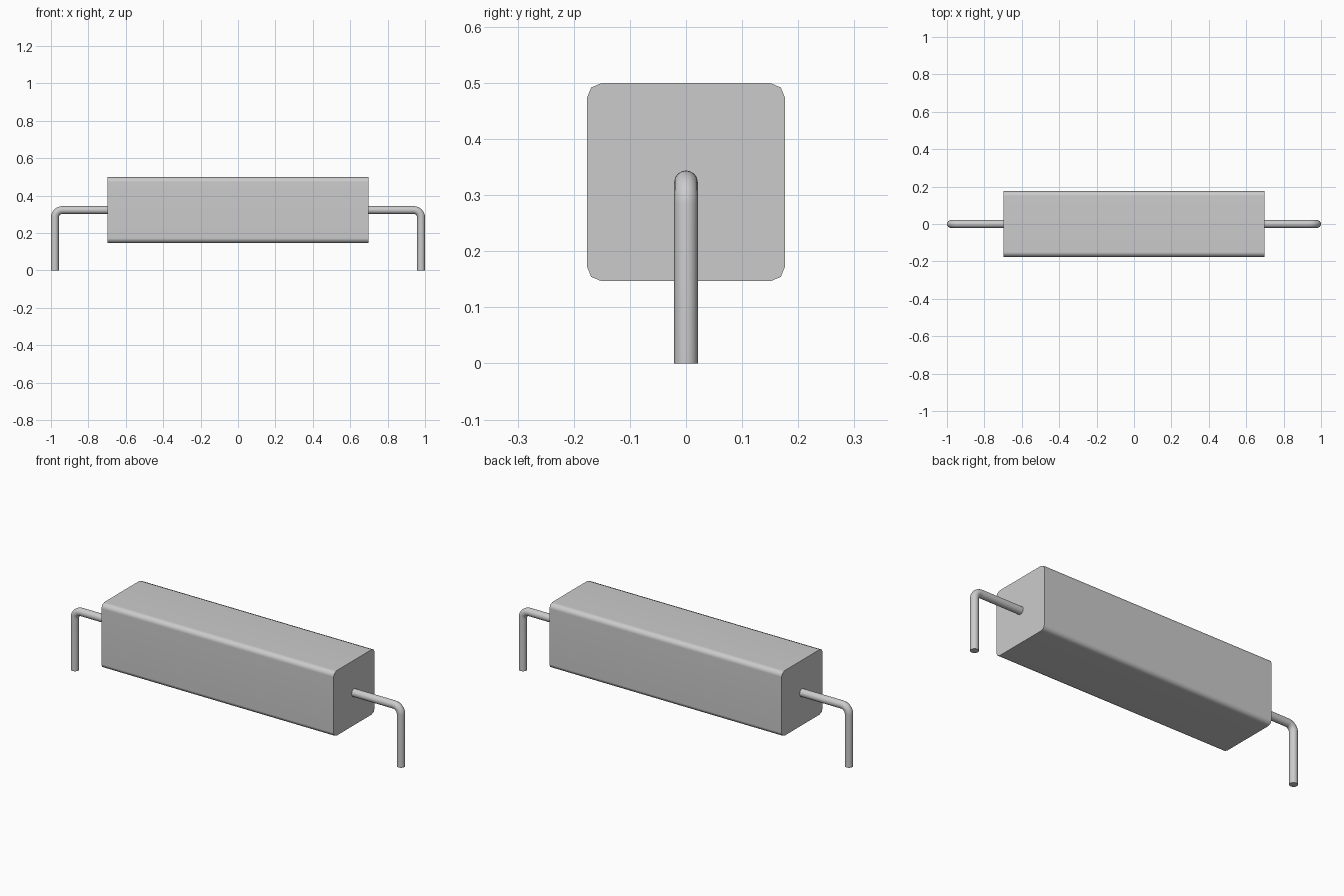
import bpy
import bmesh
from math import cos, sin, radians, pi

cube = bpy.data.objects.get("Cube")
if cube:
    bpy.data.objects.remove(cube, do_unlink=True)

BODY_X, BODY_R = 0.697, 0.1765      # half length and half thickness
AXIS_Z = 0.323                      # height of the body centre line
WIRE_R, LEG_X, BEND_R = 0.021, 0.979, 0.04

# One plain grey for everything
grey = bpy.data.materials.new("light grey")
grey.use_nodes = True
colour = (0.6, 0.6, 0.6, 1)
grey.diffuse_color = colour
grey.node_tree.nodes["Principled BSDF"].inputs["Base Color"].default_value = colour


def activate(obj):
    bpy.ops.object.select_all(action="DESELECT")
    obj.select_set(True)
    bpy.context.view_layer.objects.active = obj


def smooth(obj, angle):
    activate(obj)
    bpy.ops.object.shade_smooth_by_angle(angle=radians(angle))


def make_body():
    """Square bar with its four long edges rounded."""
    bm = bmesh.new()
    bmesh.ops.create_cube(bm, size=2)
    bmesh.ops.scale(bm, vec=(BODY_X, BODY_R, BODY_R), verts=bm.verts)
    long_edges = [e for e in bm.edges
                  if abs(e.verts[0].co.x - e.verts[1].co.x) > BODY_X]
    bmesh.ops.bevel(bm, geom=long_edges, offset=0.026, segments=2,
                    profile=0.5, affect="EDGES")
    mesh = bpy.data.meshes.new("body")
    bm.to_mesh(mesh)
    bm.free()
    mesh.materials.append(grey)
    body = bpy.data.objects.new("body", mesh)
    body.location.z = AXIS_Z
    bpy.context.collection.objects.link(body)
    smooth(body, 50)
    weighted = body.modifiers.new("flat sides", "WEIGHTED_NORMAL")
    weighted.keep_sharp = True


def make_lead(name, side):
    """Round wire leaving the body end and bending down to the ground."""
    steps = 8
    path = [(BODY_X - 0.02, AXIS_Z)]
    for i in range(steps + 1):
        a = pi / 2 * (1 - i / steps)
        path.append((LEG_X - BEND_R + BEND_R * cos(a),
                     AXIS_Z - BEND_R + BEND_R * sin(a)))
    path.append((LEG_X, 0))

    curve = bpy.data.curves.new(name, "CURVE")
    curve.dimensions = "3D"
    curve.bevel_depth = WIRE_R
    curve.bevel_resolution = 6
    curve.use_fill_caps = True
    spline = curve.splines.new("POLY")
    spline.points.add(len(path) - 1)
    for point, (x, z) in zip(spline.points, path):
        point.co = (side * x, 0, z, 1)
    curve.materials.append(grey)
    lead = bpy.data.objects.new(name, curve)
    bpy.context.collection.objects.link(lead)
    activate(lead)
    bpy.ops.object.convert(target="MESH")
    smooth(bpy.context.view_layer.objects.active, 40)


make_body()
make_lead("left_lead", 1)
make_lead("right_lead", -1)
